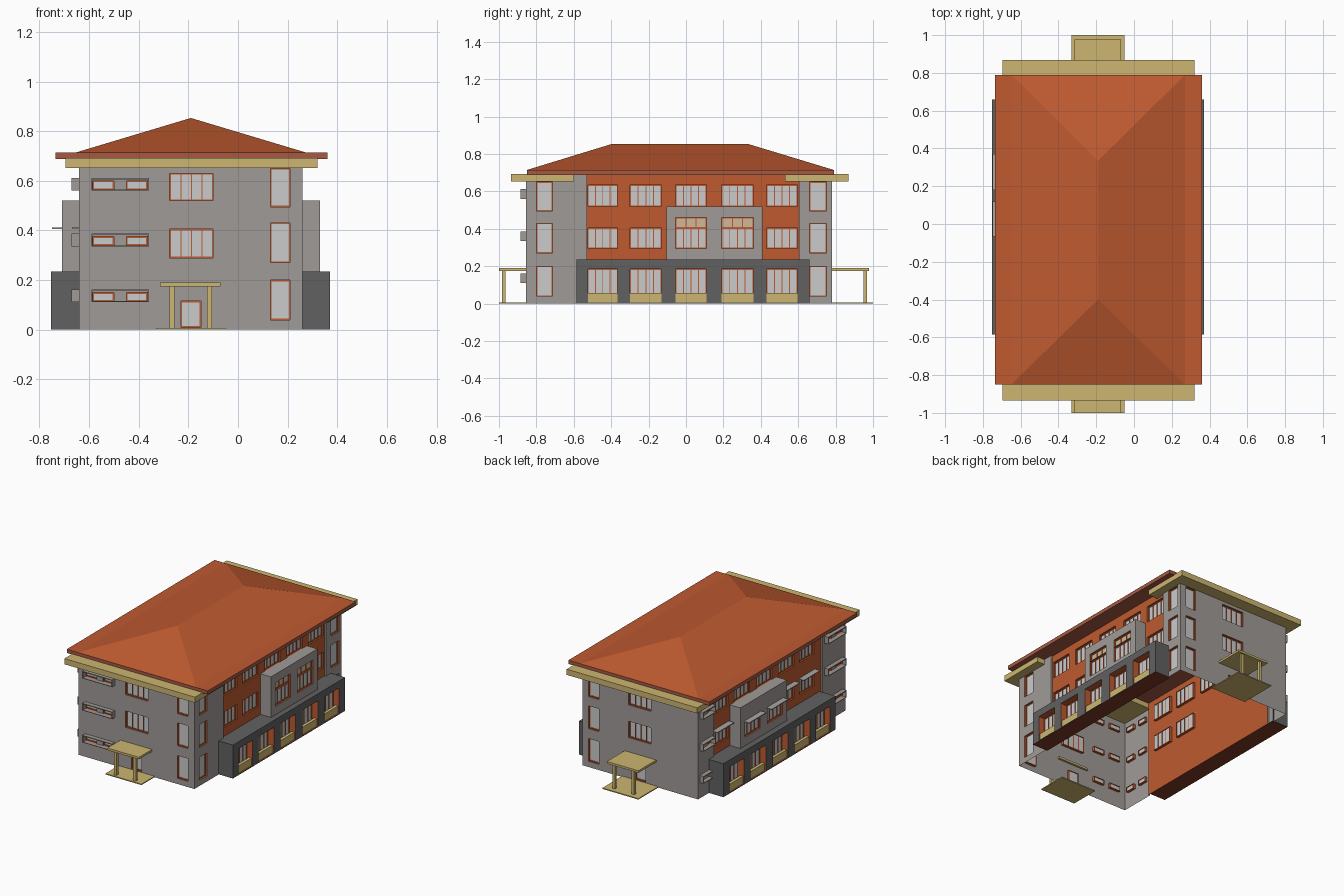
import bpy, bmesh
from mathutils import Vector

if "Cube" in bpy.data.objects:
    bpy.data.objects.remove(bpy.data.objects["Cube"])

def lin(h):
    c = [int(h[i:i + 2], 16) / 255 for i in (0, 2, 4)]
    return [v / 12.92 if v < .04045 else ((v + .055) / 1.055) ** 2.4 for v in c] + [1]

COL = dict(grey="A09B98", dark="616161", orange="BF5A30", roof="BF5A30", eave="A65A42",
           cream="CDB671", glass="CBCFCB", brown="7A3A24", tan="D0B898", shade="A8A8A8")
mats = {}
for k, h in COL.items():
    mats[k] = bpy.data.materials.new(k)
    mats[k].diffuse_color = lin(h)

parts = {}

def bm_for(name, mat):
    if name not in parts:
        parts[name] = (bmesh.new(), mat)
    return parts[name][0]

def quad(name, mat, pts, out=None):
    bm = bm_for(name, mat)
    f = bm.faces.new([bm.verts.new(p) for p in pts])
    f.normal_update()
    if out is not None and f.normal.dot(Vector(out)) < 0:
        f.normal_flip()

def box(name, mat, a, b):
    bm = bm_for(name, mat)
    vs = bmesh.ops.create_cube(bm, size=1)["verts"]
    for v in vs:
        v.co = [(a[i] + b[i]) / 2 + v.co[i] * abs(b[i] - a[i]) for i in range(3)]

SIGN = dict(F=-1, B=1, R=1, L=-1)

def P(face, plane, u, z, d=0):
    c = plane + SIGN[face] * d
    return (u, c, z) if face in "FB" else (c, u, z)

def fbox(name, mat, face, plane, u0, u1, z0, z1, d0, d1):
    box(name, mat, P(face, plane, u0, z0, d0), P(face, plane, u1, z1, d1))

# Recessed window: reveals, glass and mullions
def window(face, plane, ua, ub, za, zb, n, r, glass="glass"):
    t = .005
    c = P(face, plane, (ua + ub) / 2, (za + zb) / 2)
    ring = [(ua, za), (ub, za), (ub, zb), (ua, zb)]
    for i in range(4):
        p, q = ring[i], ring[(i + 1) % 4]
        pts = [P(face, plane, *p), P(face, plane, *q), P(face, plane, *q, -r), P(face, plane, *p, -r)]
        m = sum((Vector(x) for x in pts), Vector()) / 4
        quad("window_reveals", "orange", pts, Vector(c) - m)
    quad(glass + "_panes", glass, [P(face, plane, u, z, -r) for u, z in ring], P(face, 0, 0, 0, 1))
    for z in (za, zb - t):
        fbox("window_frames", "orange", face, plane, ua, ub, z, z + t, -r - .003, -r + .004)
    for i in range(n + 1):
        u = ua + (ub - ua - t) * i / n
        fbox("window_frames", "orange", face, plane, u, u + t, za, zb, -r - .003, -r + .004)

# Wall sheet with openings cut out of a grid
def wall(name, mat, face, plane, u0, u1, z0, z1, holes=(), r=.015):
    us = sorted({u0, u1, *[v for h in holes for v in h[:2]]})
    zs = sorted({z0, z1, *[v for h in holes for v in h[2:4]]})
    for a, b in zip(us, us[1:]):
        for c, d in zip(zs, zs[1:]):
            um, zm = (a + b) / 2, (c + d) / 2
            if any(h[0] < um < h[1] and h[2] < zm < h[3] for h in holes):
                continue
            quad(name, mat, [P(face, plane, u, z) for u, z in ((a, c), (b, c), (b, d), (a, d))],
                 P(face, 0, 0, 0, 1))
    for h in holes:
        window(face, plane, *h[:5], r, *h[5:])

XL, XR, YF, YB, H = -.64, .26, -.855, .78, .69
COLS = [(-.525, -.365), (-.30, -.13), (-.055, .11), (.19, .36), (.43, .595)]
TALL = [(.04, .20), (.27, .43), (.495, .65)]
STRIPS = [.115, .34, .565]
tall = lambda a, b: [(a, b, z0, z1, 1) for z0, z1 in TALL]
centre = [(-.275, -.10, .29, .405, 4), (-.275, -.10, .52, .63, 4)]
door = [(-.23, -.15, .01, .115, 1)]

def strips(a, b):
    w = (b - a - .05) / 2
    return [(u, u + w, z, z + .035, 1) for z in STRIPS for u in (a, b - w)]

# Sunshade surrounds around the strip windows
def surrounds(face, plane, a, b):
    a, b = a - .006, b + .006
    for z in STRIPS:
        z0, z1 = z - .004, z + .047
        for r in ((a, b, z1 - .006, z1), (a, b, z0, z0 + .004), (a, a + .005, z0, z1), (b - .005, b, z0, z1)):
            fbox("window_surrounds", "grey", face, plane, *r, 0, .03)

# End walls
wall("end_walls", "grey", "F", YF, XL, XR, 0, H, tall(.13, .21) + centre + door + strips(-.585, -.365))
surrounds("F", YF, -.585, -.365)
wall("end_walls", "grey", "B", YB, XL, XR, 0, H, tall(.13, .21) + centre + door)

# Side walls: grey corners, orange middle, projecting box and ground-floor arcade
for face, X, depth in (("R", XR, .11), ("L", XL, .113)):
    s = SIGN[face]
    right = face == "R"
    ya, yb = (-.53, .605) if right else (-.60, .605)
    wall("corner_walls", "grey", face, X, YF, ya, 0, H, tall(-.80, -.715) if right else strips(-.82, -.63))
    wall("corner_walls", "grey", face, X, yb, YB, 0, H, tall(.66, .75) if right else strips(.63, .755))
    if not right:
        surrounds("L", X, -.82, -.63)
        surrounds("L", X, .63, .755)
    rec = X - s * .012
    for y, o in ((ya, 1), (yb, -1)):
        quad("corner_walls", "grey", [(X, y, 0), (X, y, H), (rec, y, H), (rec, y, 0)], (0, o, 0))
    holes = [(a, b, .52, .635, 4) for a, b in COLS]
    holes += [(a, b, .295, .405, 4) for i, (a, b) in enumerate(COLS) if i not in (2, 3)]
    wall("middle_walls", "orange", face, rec, ya, yb, 0, H, holes)

    # projecting first-floor box
    bx, y0, y1, z0, z1 = X + s * .07, -.105, .41, .235, .52
    bh = [(a, b, .295, .405, 4) for a, b in COLS[2:4]]
    if right:
        bh += [(a, b, .405, .46, 3, "tan") for a, b in COLS[2:4]]
    wall("bay_box", "grey", face, bx, y0, y1, z0, z1, bh)
    for y, o in ((y0, -1), (y1, 1)):
        quad("bay_box", "grey", [(rec, y, z0), (bx, y, z0), (bx, y, z1), (rec, y, z1)], (0, o, 0))
    quad("bay_box", "grey", [(rec, y0, z1), (bx, y0, z1), (bx, y1, z1), (rec, y1, z1)], (0, 0, 1))
    if not right:
        for i, (a, b) in enumerate(COLS):
            p = bx if i in (2, 3) else rec
            fbox("sunshades", "shade", face, p, a - .01, b + .01, .405, .411, 0, .04)

    # arcade
    ax, y0, y1, z1 = X + s * depth, -.585, .66, .235
    wall("arcade", "dark", face, ax, y0, y1, 0, z1, [(a, b, .006, .185, 4) for a, b in COLS], .05)
    for y, o in ((y0, -1), (y1, 1)):
        quad("arcade", "dark", [(rec, y, 0), (ax, y, 0), (ax, y, z1), (rec, y, z1)], (0, o, 0))
    quad("arcade", "dark", [(rec, y0, z1), (ax, y0, z1), (ax, y1, z1), (rec, y1, z1)], (0, 0, 1))
    quad("arcade_floor", "brown", [(rec, y0, 0), (ax, y0, 0), (ax, y1, 0), (rec, y1, 0)], (0, 0, -1))
    for a, b in COLS:
        fbox("arcade_parapets", "cream", face, ax, a, b, .006, .058, -.03, -.008)

# Cream eave slabs at both ends
box("eave_slabs", "cream", (-.695, -.935, .652), (.32, -.60, .692))
box("eave_slabs", "cream", (-.695, .53, .652), (.32, .868, .692))

# Hipped roof on a flat slab
box("roof_slab", "eave", (-.735, -.85, .688), (.36, .79, .714))
quad("roof_slab_top", "roof", [(-.735, -.85, .7145), (.36, -.85, .7145), (.36, .79, .7145), (-.735, .79, .7145)], (0, 0, 1))
a, b, c, d = (-.65, -.85, .715), (.27, -.85, .715), (.27, .79, .715), (-.65, .79, .715)
e, f = (-.19, -.40, .853), (-.19, .335, .853)
for pts in ((a, b, e), (b, c, f, e), (c, d, f), (d, a, e, f)):
    quad("hip_roof", "roof", pts, (0, 0, 1))

# Entrance porches
for yo, yc, yi, fi, col in ((-1, -1, -.84, -.79, -.975), (1, .978, .765, .73, .958)):
    box("porch_floors", "cream", (-.33, yo, 0), (-.05, fi, .007))
    box("porch_canopies", "cream", (-.315, yc, .175), (-.07, yi, .19))
    for x in (-.265, -.115):
        box("porch_columns", "cream", (x - .01, col - .01, .007), (x + .01, col + .01, .175))

# Turn the collected geometry into objects
for name, (bm, mat) in parts.items():
    me = bpy.data.meshes.new(name)
    bm.to_mesh(me)
    bm.free()
    me.materials.append(mats[mat])
    bpy.context.collection.objects.link(bpy.data.objects.new(name, me))

for m in bpy.data.materials:
    if m.users and not m.is_grease_pencil:
        m.use_nodes = True
        m.node_tree.nodes["Principled BSDF"].inputs["Base Color"].default_value = m.diffuse_color
